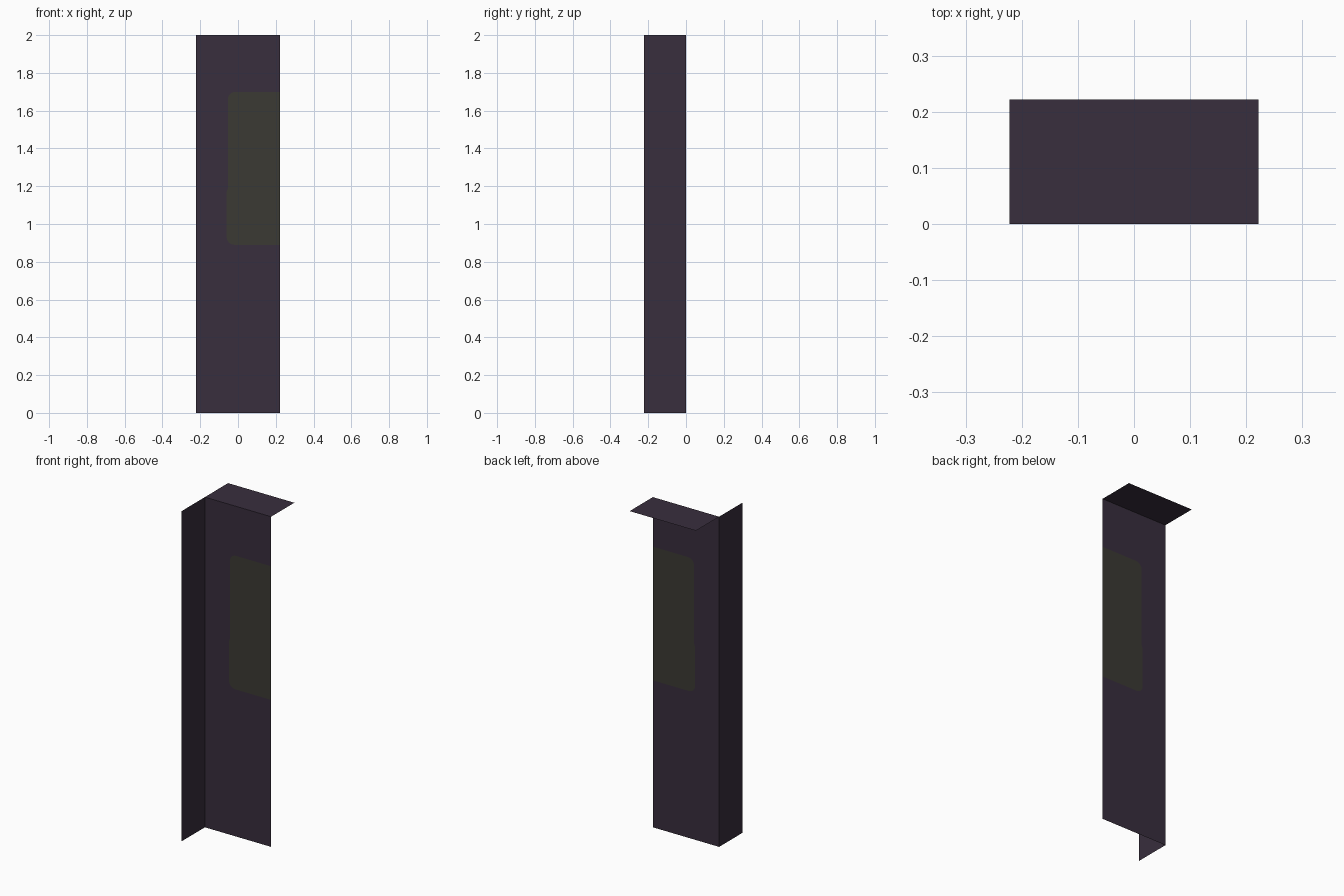
import bpy
import bmesh
from math import sin, cos, pi

cube = bpy.data.objects.get("Cube")
if cube:
    bpy.data.objects.remove(cube)

HALF = 0.222      # half the width, and the depth of both flanges
HEIGHT = 2.0


def make_material(name, color):
    mat = bpy.data.materials.new(name)
    mat.use_nodes = True
    mat.diffuse_color = (*color, 1)
    bsdf = mat.node_tree.nodes["Principled BSDF"]
    bsdf.inputs["Base Color"].default_value = (*color, 1)
    bsdf.inputs["Roughness"].default_value = 0.8
    return mat


def make_sheet(name, points, mat):
    """One flat sheet, outlined by its points."""
    bm = bmesh.new()
    bm.faces.new([bm.verts.new(p) for p in points])
    mesh = bpy.data.meshes.new(name)
    bm.to_mesh(mesh)
    bm.free()
    mesh.materials.append(mat)
    obj = bpy.data.objects.new(name, mesh)
    bpy.context.collection.objects.link(obj)
    return obj


def arc(cx, cz, radius, start, steps=6):
    """Quarter circle in the front plane, counter-clockwise."""
    angles = [start + pi / 2 * i / steps for i in range(steps + 1)]
    return [(cx + radius * cos(a), 0, cz + radius * sin(a)) for a in angles]


body = make_material("dark plum", (0.0395, 0.0273, 0.0467))
glass = make_material("dark olive glass", (0.0437, 0.0423, 0.0331))

# Window outline: rounded on the inner side, open to the panel's left edge
TOP, BOTTOM, R = 1.70, 0.89, 0.04
window = [(HALF, 0, TOP)]
window += arc(-0.054 + R, TOP - R, R, pi / 2)
window += [(-0.054, 0, 1.19), (-0.06, 0, 1.17)]
window += arc(-0.06 + R, BOTTOM + R, R, pi)
window += [(HALF, 0, BOTTOM)]

# Front panel wraps around the window
panel = [(HALF, 0, HEIGHT), (-HALF, 0, HEIGHT), (-HALF, 0, 0), (HALF, 0, 0)]
make_sheet("front_panel", panel + window[::-1], body)
make_sheet("window", window, glass)

# Side flange comes forward from the right edge
make_sheet("side_flange", [(-HALF, 0, 0), (-HALF, 0, HEIGHT),
                           (-HALF, -HALF, HEIGHT), (-HALF, -HALF, 0)], body)

# Top flange goes back from the upper edge
make_sheet("top_flange", [(-HALF, 0, HEIGHT), (HALF, 0, HEIGHT),
                          (HALF, HALF, HEIGHT), (-HALF, HALF, HEIGHT)], body)
